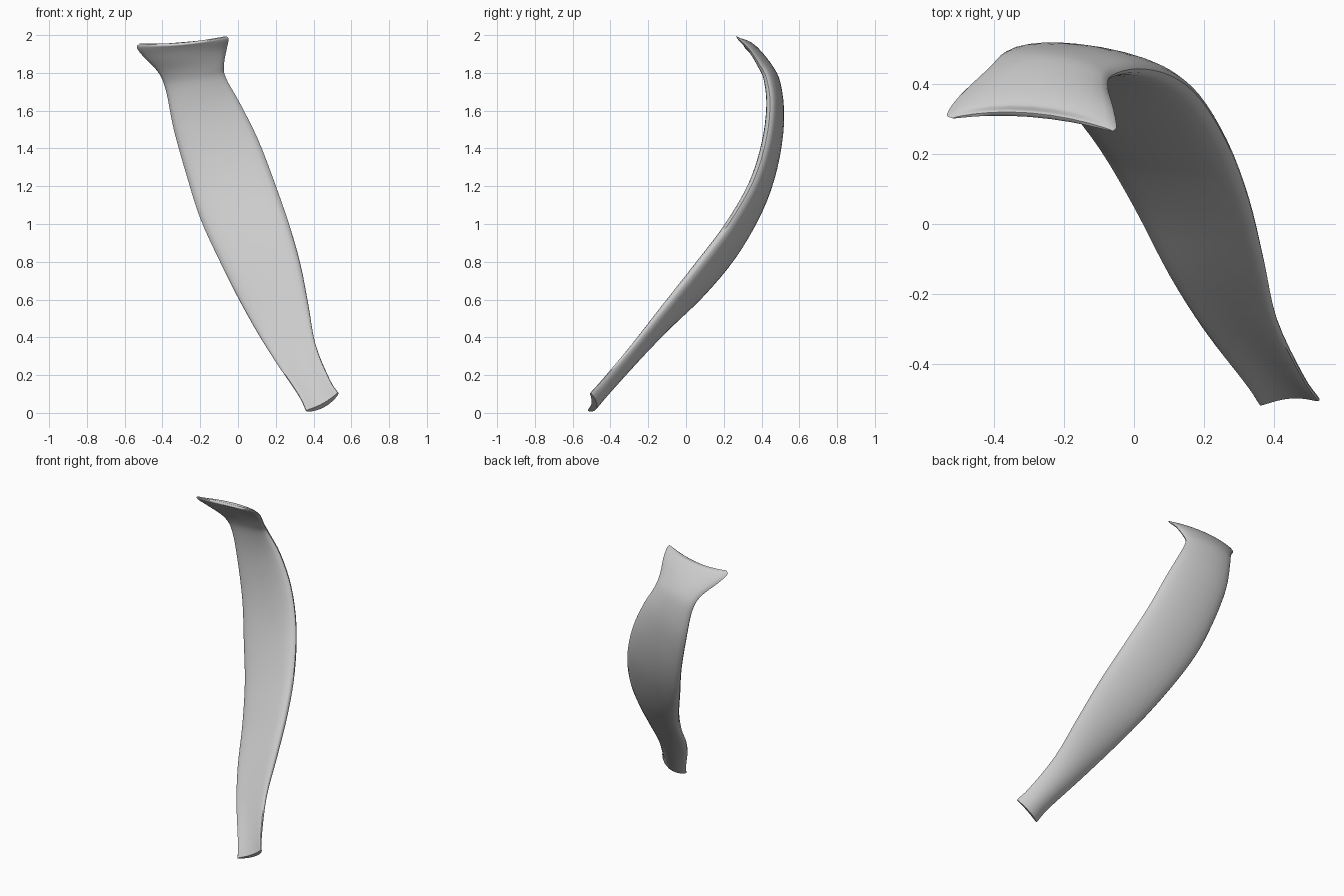
import bpy, bmesh, math
from mathutils import Vector

if "Cube" in bpy.data.objects:
    bpy.data.objects.remove(bpy.data.objects["Cube"])

# Stations along the blade: left edge xyz, right edge xyz, camber, half thickness, rim dip
STATIONS = [
    (0.360, -0.518, 0.010, 0.532, -0.505, 0.105, 0.032, 0.018, 0),
    (0.318, -0.455, 0.095, 0.487, -0.440, 0.175, 0.030, 0.022, 0),
    (0.200, -0.300, 0.270, 0.411, -0.280, 0.360, 0.024, 0.031, 0),
    (0.100, -0.140, 0.430, 0.373, -0.110, 0.570, 0.018, 0.041, 0),
    (0.000, 0.055, 0.610, 0.330, 0.065, 0.790, 0.014, 0.048, 0),
    (-0.10, 0.225, 0.810, 0.270, 0.225, 1.000, 0.012, 0.050, 0),
    (-0.20, 0.355, 1.030, 0.190, 0.358, 1.230, 0.011, 0.049, 0),
    (-0.27, 0.440, 1.250, 0.105, 0.425, 1.450, 0.010, 0.046, 0),
    (-0.34, 0.486, 1.500, 0.010, 0.445, 1.640, 0.009, 0.042, 0),
    (-0.38, 0.480, 1.700, -0.065, 0.425, 1.775, 0.010, 0.036, 0),
    (-0.42, 0.442, 1.800, -0.074, 0.388, 1.845, 0.013, 0.031, 0.005),
    (-0.50, 0.367, 1.885, -0.060, 0.335, 1.925, 0.016, 0.025, 0.015),
    (-0.536, 0.315, 1.935, -0.050, 0.280, 1.977, 0.018, 0.017, 0.025),
    (-0.520, 0.303, 1.955, -0.060, 0.266, 1.994, 0.016, 0.006, 0.030),
]
STEPS, SIDES = 4, 24


def spline(rows, steps):
    """Catmull-Rom interpolation of whole station rows."""
    ext = [[2 * a - b for a, b in zip(rows[0], rows[1])], *rows,
           [2 * a - b for a, b in zip(rows[-1], rows[-2])]]
    out = []
    for i in range(1, len(ext) - 2):
        for k in range(steps):
            t = k / steps
            out.append([0.5 * (2 * b + (c - a) * t + (2 * a - 5 * b + 4 * c - d) * t * t
                               + (3 * b - a - 3 * c + d) * t ** 3)
                        for a, b, c, d in zip(*ext[i - 1:i + 3])])
    return out + [list(rows[-1])]


rows = spline(STATIONS, STEPS)
mids = [(Vector(r[:3]) + Vector(r[3:6])) / 2 for r in rows]

# Curved blade: crescent cross-sections lofted along the stations
bm = bmesh.new()
rings = []
for i, r in enumerate(rows):
    half = (Vector(r[3:6]) - Vector(r[:3])) / 2
    axis = (mids[min(i + 1, len(rows) - 1)] - mids[max(i - 1, 0)]).normalized()
    back = axis.cross(half).normalized()
    if back.y < 0:
        back.negate()
    ring = []
    for k in range(SIDES):
        a = 2 * math.pi * k / SIDES
        u, s = math.cos(a), math.sin(a)
        thick = r[7] * math.copysign(abs(s) ** 0.9, s) if abs(s) > 1e-6 else 0
        bow = 1 - u * u
        ring.append(bm.verts.new(mids[i] + half * u + back * (r[6] * bow + thick)
                                 - axis * (r[8] * bow)))
    rings.append(ring)
for a, b in zip(rings, rings[1:]):
    for k in range(SIDES):
        n = (k + 1) % SIDES
        bm.faces.new((a[k], a[n], b[n], b[k]))

# End caps, built as strips across the crescent
for ring in (rings[0], rings[-1]):
    for k in range(SIDES // 2):
        quad = [ring[k], ring[k + 1], ring[(SIDES - k - 1) % SIDES], ring[(SIDES - k) % SIDES]]
        bm.faces.new(list(dict.fromkeys(quad)))
bmesh.ops.recalc_face_normals(bm, faces=bm.faces)

mesh = bpy.data.meshes.new("curved_blade")
bm.to_mesh(mesh)
bm.free()
blade = bpy.data.objects.new("curved_blade", mesh)
bpy.context.collection.objects.link(blade)

grey = bpy.data.materials.new("light_grey")
grey.diffuse_color = (0.6, 0.6, 0.6, 1)
grey.use_nodes = True
grey.node_tree.nodes["Principled BSDF"].inputs["Base Color"].default_value = grey.diffuse_color
mesh.materials.append(grey)

bpy.context.view_layer.objects.active = blade
blade.select_set(True)
bpy.ops.object.shade_smooth_by_angle(angle=math.radians(50))
